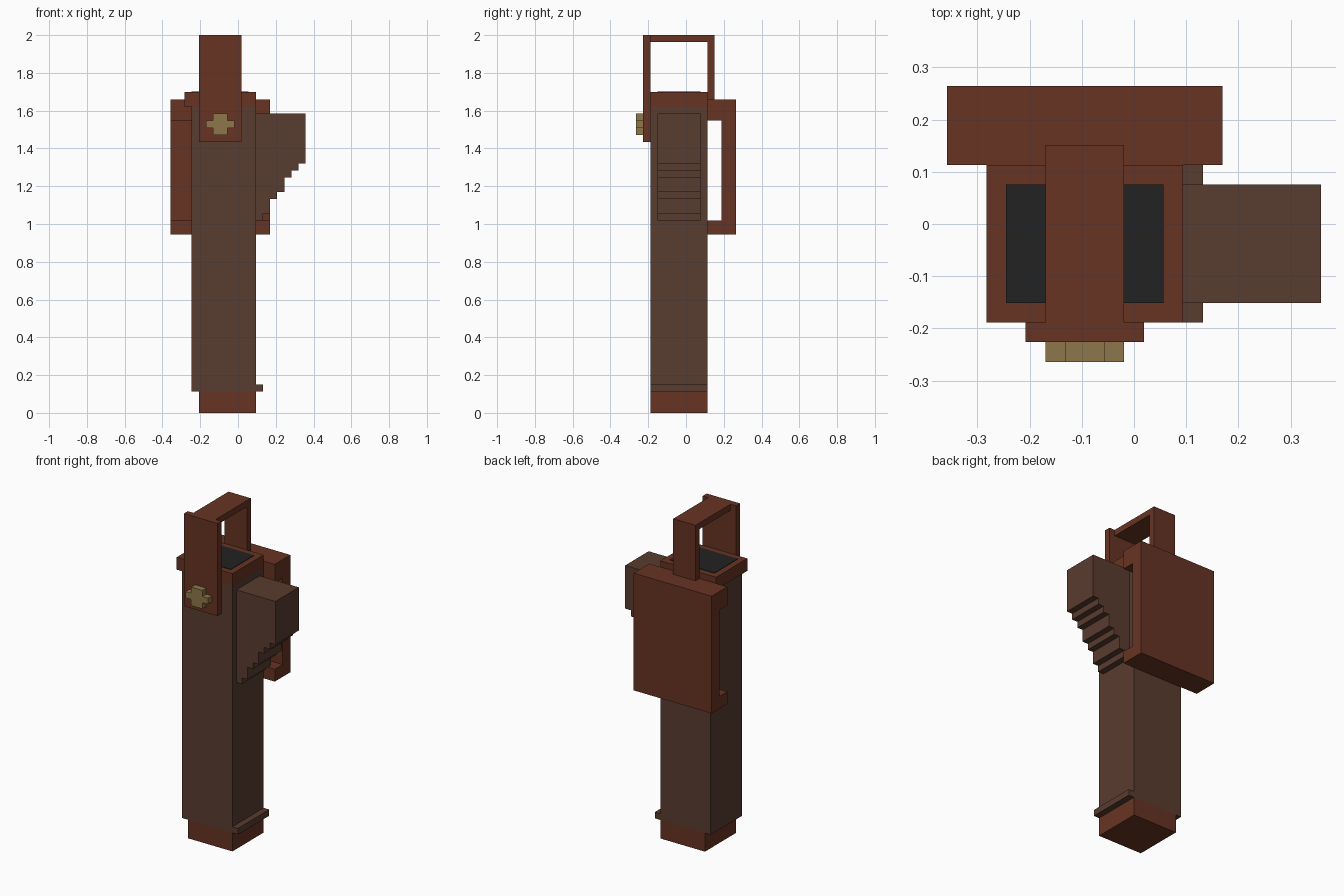
import bpy
import bmesh

if "Cube" in bpy.data.objects:
    bpy.data.objects.remove(bpy.data.objects["Cube"])

U = 2 / 53  # the model sits on a regular block grid; all sizes below are grid steps


def linear(c):
    c /= 255
    return c / 12.92 if c <= 0.04045 else ((c + 0.055) / 1.055) ** 2.4


def material(name, rgb):
    m = bpy.data.materials.new(name)
    m.diffuse_color = (*[linear(c) for c in rgb], 1)
    m.use_nodes = True
    m.node_tree.nodes["Principled BSDF"].inputs["Base Color"].default_value = m.diffuse_color
    return m


RED = material("red brown leather", (103, 52, 35))
BROWN = material("dark brown leather", (89, 60, 47))
GOLD = material("dull brass", (140, 119, 74))
BLACK = material("black interior", (34, 34, 34))


def extrude(name, profile, axis, lo, hi, mat):
    """Extrude a closed grid profile along x (profile is y,z) or y (profile is x,z)."""
    def point(a, b, d):
        x, y, z = (d, a, b) if axis == "x" else (a, d, b)
        return ((x - 9.5) * U, y * U, z * U)

    bm = bmesh.new()
    face = bm.faces.new([bm.verts.new(point(a, b, lo)) for a, b in profile])
    moved = bmesh.ops.extrude_face_region(bm, geom=[face])["geom"]
    verts = [g for g in moved if isinstance(g, bmesh.types.BMVert)]
    offset = ((hi - lo) * U, 0, 0) if axis == "x" else (0, (hi - lo) * U, 0)
    bmesh.ops.translate(bm, vec=offset, verts=verts)
    bmesh.ops.recalc_face_normals(bm, faces=bm.faces)
    mesh = bpy.data.meshes.new(name)
    bm.to_mesh(mesh)
    bm.free()
    mesh.materials.append(mat)
    ob = bpy.data.objects.new(name, mesh)
    bpy.context.collection.objects.link(ob)
    return ob


def box(name, x, y, z, mat):
    profile = [(x[0], z[0]), (x[1], z[0]), (x[1], z[1]), (x[0], z[1])]
    return extrude(name, profile, "y", y[0], y[1], mat)


# Main tube: base, body, small ledge, rim and dark opening
box("base", (4, 12), (-5, 3), (0, 3), RED)
box("body", (3, 12), (-5, 3), (3, 43), BROWN)
box("bottom_ledge", (12, 13), (-5, 3), (3, 4), BROWN)
box("rim", (2, 12), (-5, 3), (43, 45), RED)
box("opening", (3, 11), (-4, 2), (45, 45.08), BLACK)

# Carrying handle: wide front plate, top bar with rear post
box("handle_front_plate", (4, 10), (-6, -5), (38, 53), RED)
extrude("handle", [(-5, 52), (3, 52), (3, 44), (4, 44), (4, 53), (-5, 53)],
        "x", 5, 9, RED)

# Brass cross-shaped clasp
clasp = [(6, 39), (8, 39), (8, 40), (9, 40), (9, 41), (8, 41),
         (8, 42), (6, 42), (6, 41), (5, 41), (5, 40), (6, 40)]
extrude("clasp", clasp, "y", -7, -6, GOLD)

# Back panel with an upper and a lower flange
back = [(3, 25), (7, 25), (7, 44), (3, 44), (3, 41), (5, 41), (5, 27), (3, 27)]
extrude("back_panel", back, "x", 0, 14, RED)

# Side pouch with a stepped underside
pouch = [(12, 42), (12, 27)]
steps = [27, 28, 30, 31, 33, 34, 35]
for i, z in enumerate(steps):
    if i:
        pouch.append((12 + i, z))
    pouch.append((13 + i, z))
pouch.append((19, 42))
extrude("side_pouch", pouch, "y", -4, 2, BROWN)
